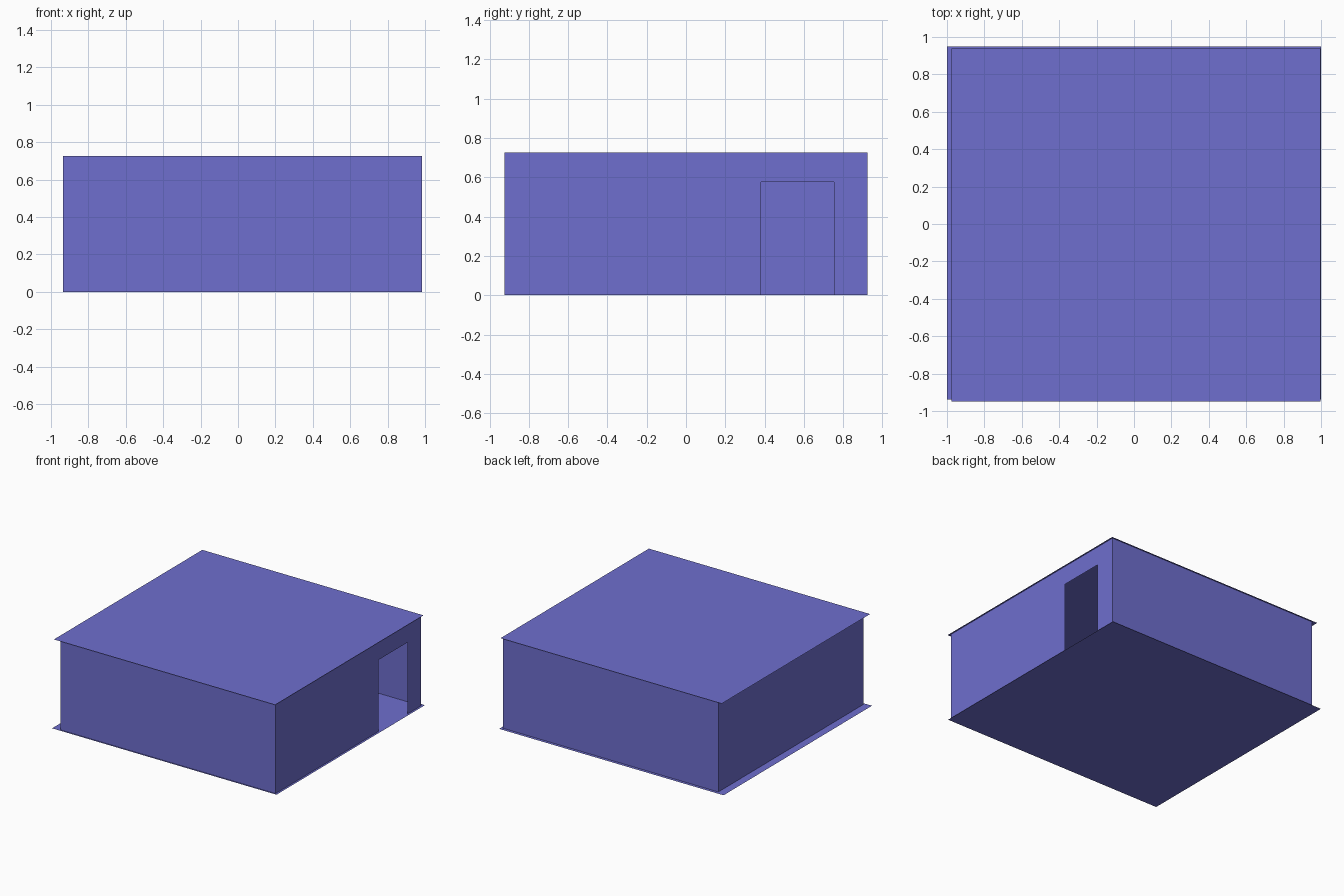
import bpy

if "Cube" in bpy.data.objects:
    bpy.data.objects.remove(bpy.data.objects["Cube"])

# single flat colour for the whole room
paint = bpy.data.materials.new("periwinkle_blue")
paint.diffuse_color = (0.158, 0.158, 0.62, 1.0)
paint.use_nodes = True
paint.node_tree.nodes["Principled BSDF"].inputs["Base Color"].default_value = paint.diffuse_color

H = 0.727                                     # wall height
X0, X1, Y0, Y1 = -0.936, 0.983, -0.925, 0.925  # wall footprint


def sheet(name, points):
    """One thin flat panel from its outline (counter-clockwise seen from outside)."""
    mesh = bpy.data.meshes.new(name)
    mesh.from_pydata(points, [], [tuple(range(len(points)))])
    mesh.materials.append(paint)
    obj = bpy.data.objects.new(name, mesh)
    bpy.context.collection.objects.link(obj)
    return obj


def slab(name, x0, x1, y0, y1, z, up=True):
    pts = [(x0, y0, z), (x1, y0, z), (x1, y1, z), (x0, y1, z)]
    return sheet(name, pts if up else pts[::-1])


def wall(name, a, b):
    return sheet(name, [(*a, 0), (*b, 0), (*b, H), (*a, H)])


# floor and roof, each slightly overhanging the walls
slab("floor", -1.0, 1.0, -0.938, 0.95, 0.0, up=False)
slab("roof", -0.975, 0.996, -0.95, 0.938, H)

# plain walls
wall("front_wall", (X0, Y0), (X1, Y0))
wall("back_wall", (X1, Y1), (X0, Y1))
wall("left_wall", (X0, Y1), (X0, Y0))

# right wall with a doorway open to the floor
D0, D1, DH = 0.382, 0.753, 0.576
profile = [(Y0, 0), (D0, 0), (D0, DH), (D1, DH), (D1, 0), (Y1, 0), (Y1, H), (Y0, H)]
sheet("right_wall_with_doorway", [(X1, y, z) for y, z in profile])
